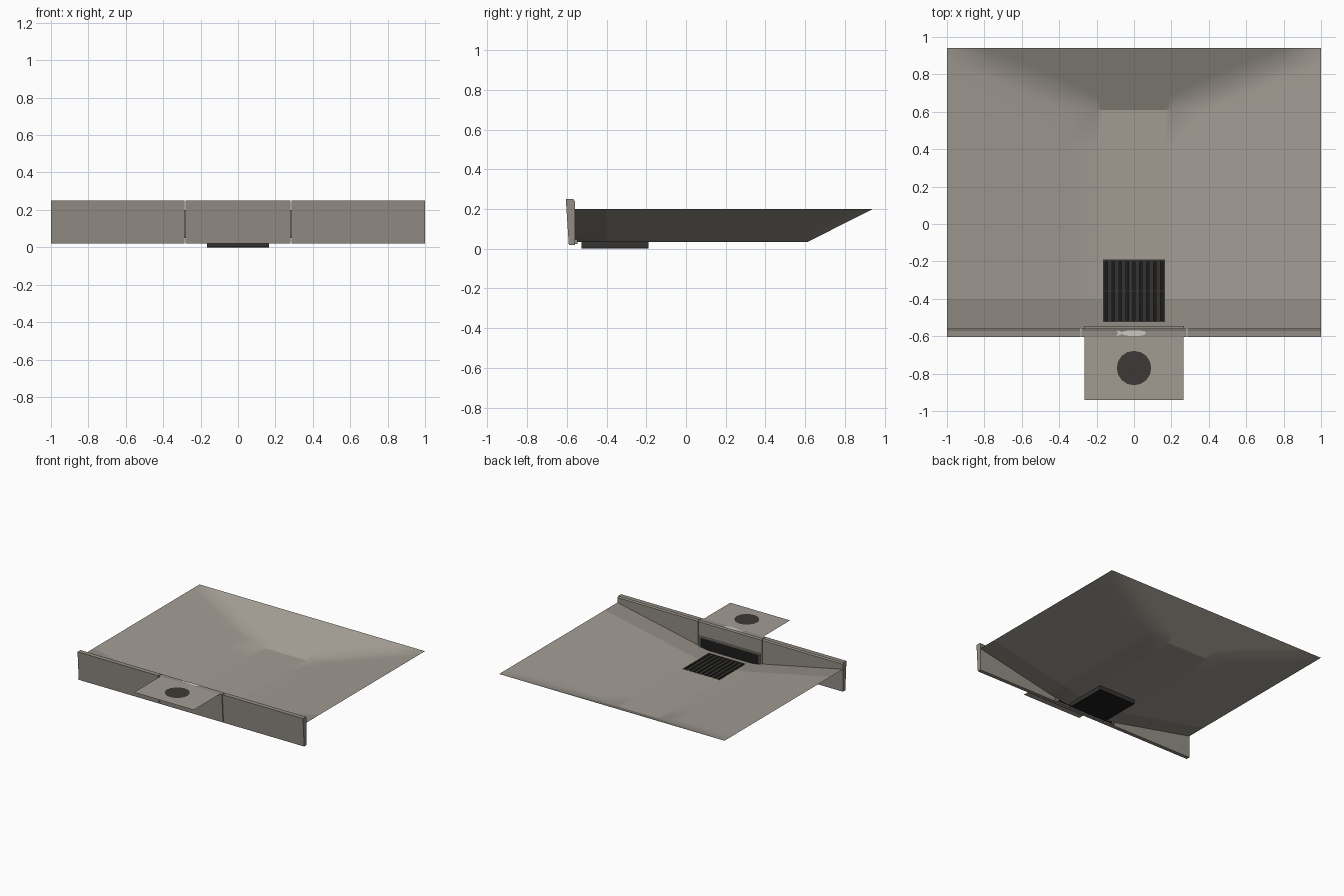
import bpy, bmesh, math

if "Cube" in bpy.data.objects:
    bpy.data.objects.remove(bpy.data.objects["Cube"])

def mat(name, r, g, b):
    m = bpy.data.materials.new(name)
    m.diffuse_color = (r, g, b, 1)
    m.use_nodes = True
    m.node_tree.nodes["Principled BSDF"].inputs["Base Color"].default_value = m.diffuse_color
    return m

ASPHALT = mat("road_grey", 0.36, 0.33, 0.29)
CONCRETE = mat("curb_grey", 0.29, 0.265, 0.23)
IRON = mat("dark_iron", 0.035, 0.033, 0.031)
BLACK = mat("black", 0.012, 0.012, 0.012)
COVER = mat("cover_grey", 0.045, 0.04, 0.037)
PALE = mat("pale", 0.6, 0.58, 0.52)

def make(name, bm, *mats):
    me = bpy.data.meshes.new(name)
    bm.to_mesh(me)
    bm.free()
    for m in mats:
        me.materials.append(m)
    ob = bpy.data.objects.new(name, me)
    bpy.context.collection.objects.link(ob)
    return ob

def add_box(bm, x0, x1, y0, y1, z0, z1):
    vs = bmesh.ops.create_cube(bm, size=1)["verts"]
    for v in vs:
        v.co = ((x0, x1)[v.co.x > 0], (y0, y1)[v.co.y > 0], (z0, z1)[v.co.z > 0])

def prism(name, profile, x0, x1, m):
    # y-z profile extruded along x
    bm = bmesh.new()
    f = bm.faces.new([bm.verts.new((x0, y, z)) for y, z in profile])
    ext = bmesh.ops.extrude_face_region(bm, geom=[f])["geom"]
    for v in ext:
        if isinstance(v, bmesh.types.BMVert):
            v.co.x = x1
    bmesh.ops.recalc_face_normals(bm, faces=bm.faces)
    return make(name, bm, m)

def flat(name, pts, z, m):
    bm = bmesh.new()
    f = bm.faces.new([bm.verts.new((x, y, z)) for x, y in pts])
    f.normal_update()
    if f.normal.z < 0:
        f.normal_flip()
    return make(name, bm, m)

# Road: dished sheet with a gutter strip and a hole for the grate
LOW, HIGH, GX = 0.033, 0.2, 0.165
GY0, GY1 = -0.525, -0.19

def road_z(x, y):
    side = (abs(x) - 0.2) / 0.8
    back = (y - 0.61) / 0.33
    return LOW + (HIGH - LOW) * max(0, side, back)

half = [GX, 0.2, 0.385, 0.57, 0.785, 1]
xs = [-x for x in reversed(half)] + half
ys = [-0.56, GY0, -0.4, GY1, 0.2, 0.4, 0.61, 0.69, 0.78, 0.86, 0.94]
bm = bmesh.new()
grid = [[bm.verts.new((x, y, road_z(x, y))) for x in xs] for y in ys]
for j in range(len(ys) - 1):
    for i in range(len(xs) - 1):
        cx, cy = (xs[i] + xs[i + 1]) / 2, (ys[j] + ys[j + 1]) / 2
        if abs(cx) < GX and GY0 < cy < GY1:
            continue
        a, b, c, d = grid[j][i], grid[j][i + 1], grid[j + 1][i + 1], grid[j + 1][i]
        if cy < 0.61:
            faces = [(a, b, c, d)]
        elif cx > 0:
            faces = [(a, b, c), (a, c, d)]
        else:
            faces = [(a, b, d), (b, c, d)]
        for vs in faces:
            f = bm.faces.new(vs)
            f.smooth = True
            f.material_index = 1 if cy < -0.4 else 0
# crisp fold at the foot of the back slope
for e in bm.edges:
    if all(abs(v.co.y - 0.61) < 1e-4 and abs(v.co.x) < 0.21 for v in e.verts):
        e.smooth = False
make("road", bm, ASPHALT, CONCRETE)

# Curb: two side lengths and the inlet block between them
curb = [(-0.59, 0.02), (-0.56, 0.02), (-0.56, 0.24), (-0.568, 0.25), (-0.605, 0.25)]
prism("curb_left", curb, -1, -0.285, CONCRETE)
prism("curb_right", curb, 0.285, 1, CONCRETE)
prism("inlet_block", curb, -0.28, 0.28, CONCRETE)

# Inlet opening: thin frame around a dark mouth
bm = bmesh.new()
for s in (-1, 1):
    x0, x1 = sorted((s * 0.255, s * 0.267))
    add_box(bm, x0, x1, -0.56, -0.545, 0.025, 0.13)
add_box(bm, -0.255, 0.255, -0.56, -0.545, 0.12, 0.13)
make("inlet_frame", bm, CONCRETE)
bm = bmesh.new()
add_box(bm, -0.255, 0.255, -0.56, -0.556, 0.03, 0.12)
make("inlet_mouth", bm, BLACK)

# Grate: tray, rim, long bars and one cross bar
bm = bmesh.new()
add_box(bm, -GX, GX, GY0, GY1, 0, 0.006)
make("grate_tray", bm, BLACK)
bm = bmesh.new()
T = 0.01
for s in (-1, 1):
    x0, x1 = sorted((s * GX, s * (GX - T)))
    add_box(bm, x0, x1, GY0, GY1, 0.001, 0.034)
for y in (GY0, GY1 - T):
    add_box(bm, -GX + T, GX - T, y, y + T, 0.001, 0.034)
make("grate_rim", bm, IRON)
bm = bmesh.new()
for i in range(8):
    x = (i - 3.5) * 0.037
    add_box(bm, x - 0.012, x + 0.012, GY0 + T, GY1 - T, 0.006, 0.032)
add_box(bm, -GX + T, GX - T, -0.363, -0.353, 0.006, 0.028)
make("grate_bars", bm, IRON)

# Sidewalk slab with round access cover
flat("sidewalk_slab", [(-0.265, -0.94), (0.265, -0.94), (0.265, -0.605), (-0.265, -0.605)], 0.25, ASPHALT)
circle = [(0.092 * math.cos(math.tau * i / 16), -0.77 + 0.092 * math.sin(math.tau * i / 16)) for i in range(16)]
flat("access_cover", circle, 0.253, COVER)

# Pale fish-shaped marker on the curb top
fish = [(0.065 * math.cos(a) , -0.583 + 0.017 * math.sin(a))
        for a in (math.radians(-165 + 330 * i / 14) for i in range(15))]
flat("fish_marker", fish + [(-0.095, -0.565), (-0.085, -0.583), (-0.095, -0.601)], 0.252, PALE)
